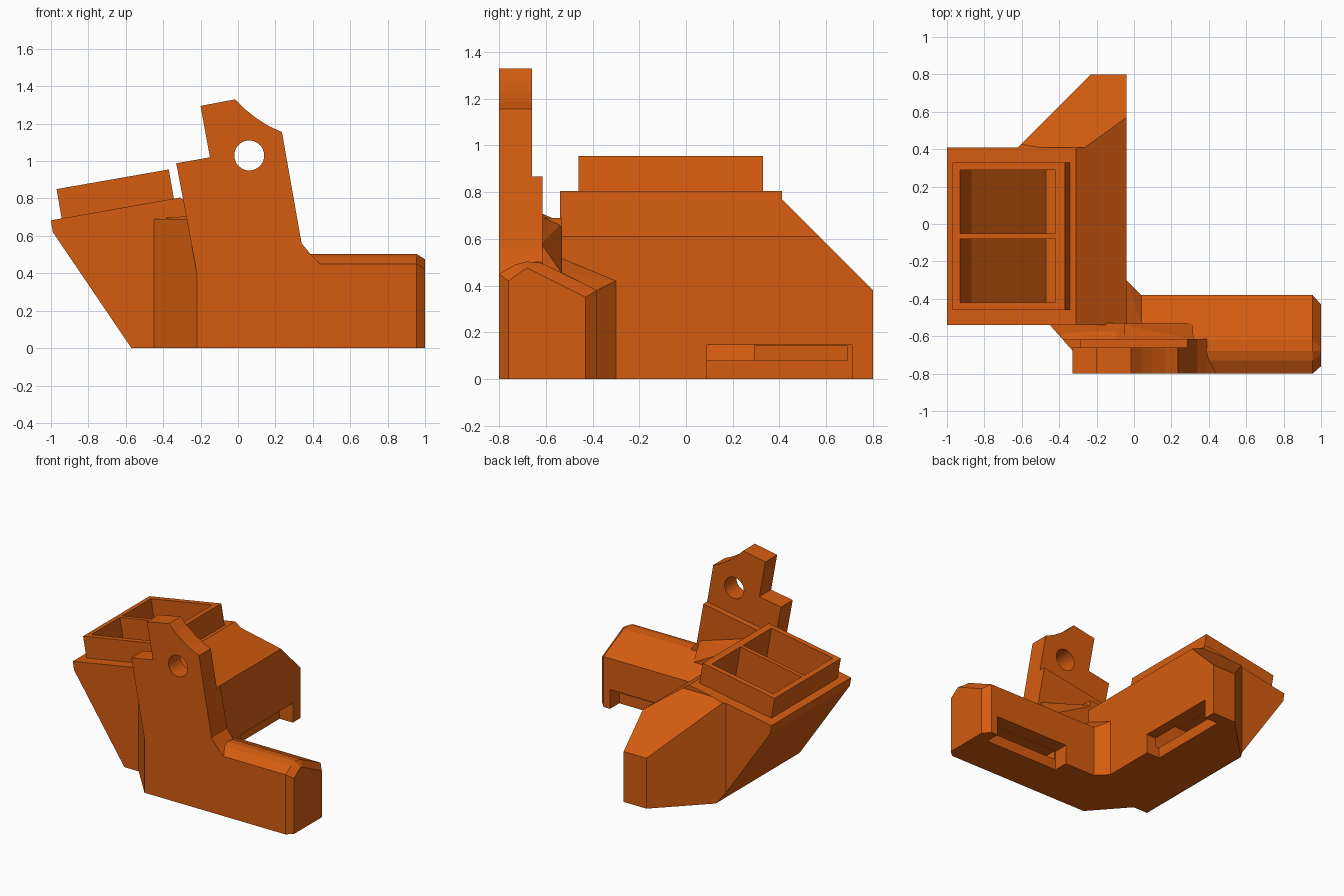
import bpy, bmesh, math
from mathutils import Vector

if "Cube" in bpy.data.objects:
    bpy.data.objects.remove(bpy.data.objects["Cube"])

orange = bpy.data.materials.new("burnt orange")
orange.diffuse_color = (0.66, 0.107, 0.005, 1)
orange.use_nodes = True
orange.node_tree.nodes["Principled BSDF"].inputs["Base Color"].default_value = orange.diffuse_color


def finish(name, bm, helper=False):
    bmesh.ops.recalc_face_normals(bm, faces=bm.faces[:])
    me = bpy.data.meshes.new(name)
    bm.to_mesh(me)
    bm.free()
    me.materials.append(orange)
    ob = bpy.data.objects.new(name, me)
    bpy.context.collection.objects.link(ob)
    if helper:
        ob.hide_render = True
        ob.hide_viewport = True
        ob.display_type = 'WIRE'
    return ob


def prism(name, axis, pts, lo, hi, helper=False, end=None):
    """Extrude a profile along an axis; 'end' is an optional other end profile."""
    place = {'x': lambda a, b, t: (t, a, b),
             'y': lambda a, b, t: (a, t, b),
             'z': lambda a, b, t: (a, b, t)}[axis]
    bm = bmesh.new()
    v0 = [bm.verts.new(place(a, b, lo)) for a, b in pts]
    v1 = [bm.verts.new(place(a, b, hi)) for a, b in (end or pts)]
    bm.faces.new(v0)
    bm.faces.new(v1)
    n = len(pts)
    for i in range(n):
        j = (i + 1) % n
        bm.faces.new((v0[i], v0[j], v1[j], v1[i]))
    return finish(name, bm, helper)


def hull(name, pts):
    bm = bmesh.new()
    for p in pts:
        bm.verts.new(p)
    res = bmesh.ops.convex_hull(bm, input=bm.verts[:])
    junk = [v for v in res["geom_interior"] if isinstance(v, bmesh.types.BMVert)]
    bmesh.ops.delete(bm, geom=junk, context='VERTS')
    bmesh.ops.dissolve_limit(bm, angle_limit=0.01, verts=bm.verts[:], edges=bm.edges[:])
    return finish(name, bm)


def box_cutter(name, x0, x1, y0, y1, z0, z1):
    return prism(name, 'z', [(x0, y0), (x1, y0), (x1, y1), (x0, y1)], z0, z1, True)


def cut(ob, *cutters):
    for c in cutters:
        m = ob.modifiers.new(c.name, 'BOOLEAN')
        m.operation = 'DIFFERENCE'
        m.solver = 'EXACT'
        m.object = c


# main duct body with its back corner and back top sliced away
body = prism("duct_body", 'y',
             [(-0.57, 0), (-0.04, 0), (-0.04, 0.61), (-0.31, 0.805),
              (-1.0, 0.683), (-0.99, 0.62)], -0.54, 0.80)
corner = prism("corner_cutter", 'z',
               [(-1.2, 0.41), (-0.62, 0.41), (-0.23, 0.80), (-0.23, 1), (-1.2, 1)],
               -0.1, 1.2, True)
slope = prism("slope_cutter", 'x',
              [(0.41, 0.77), (0.41, 1.1), (1.0, 1.1), (1.0, 0.18)], -1.2, 0.2, True)

# tilted inlet collar
collar = prism("inlet_collar", 'y',
               [(-0.97, 0.85), (-0.37, 0.955), (-0.338, 0.77), (-0.938, 0.665)],
               -0.46, 0.33)

# two inlet chambers leaving a divider between them
chamber = [(-0.947, 0.956), (-0.437, 1.045), (-0.35, 0.55), (-0.12, 0.45),
           (-0.12, 0.08), (-0.47, 0.08), (-0.87, 0.52)]
chambers = [prism("chamber_cutter_" + n, 'y', chamber, a, b, True)
            for n, a, b in (("front", -0.42, -0.08), ("back", -0.05, 0.29))]

# outlet on the body: bottom notch and a thin duct above the lip
body_notch = box_cutter("body_notch_cutter", -0.15, 0.1, 0.09, 0.71, -0.1, 0.145)
body_slot = box_cutter("body_slot_cutter", -0.30, 0.0, 0.09, 0.69, 0.08, 0.144)
cut(body, corner, slope, *chambers, body_notch, body_slot)
cut(collar, *chambers)

# side arm with a rounded top and a bevelled tip
section = [(-0.80, 0), (-0.80, 0.45), (-0.73, 0.49), (-0.68, 0.503), (-0.62, 0.497),
           (-0.38, 0.38), (-0.38, 0)]
tip = [(-0.76, 0), (-0.76, 0.42), (-0.70, 0.463), (-0.68, 0.475), (-0.66, 0.465),
       (-0.43, 0.35), (-0.43, 0)]
arm = prism("side_arm", 'x', section, -0.22, 0.955)
prism("arm_tip", 'x', section, 0.955, 1.0, end=tip)
arm_notch = box_cutter("arm_notch_cutter", 0.29, 0.90, -0.49, -0.3, -0.1, 0.145)
arm_slot = box_cutter("arm_slot_cutter", 0.30, 0.89, -0.66, -0.45, 0.08, 0.144)
cut(arm, arm_notch, arm_slot)

# inside corner fillet between arm and body
hull("inner_corner",
     [(0.04, -0.38, 0), (-0.04, -0.30, 0), (-0.06, -0.30, 0), (-0.06, -0.54, 0),
      (0.04, -0.54, 0), (0.04, -0.38, 0.38), (-0.04, -0.30, 0.42),
      (-0.06, -0.30, 0.42), (-0.06, -0.53, 0.53), (0.04, -0.53, 0.455)])

# slanted outside corner between arm and body
prism("outer_corner", 'z',
      [(-0.45, -0.54), (-0.45, -0.53), (-0.05, -0.53), (-0.05, -0.79),
       (-0.22, -0.80)], 0, 0.69)

# gusset behind the mounting plate
hull("plate_gusset",
     [(-0.38, -0.62, 0.70), (-0.40, -0.53, 0.67), (-0.10, -0.62, 0.71),
      (-0.10, -0.53, 0.67), (0.32, -0.62, 0.58), (0.31, -0.53, 0.45),
      (-0.30, -0.62, 0.30), (-0.30, -0.53, 0.30), (0.32, -0.62, 0.30),
      (0.31, -0.53, 0.30)])

# tilted mounting plate with a bolt hole, and its thicker lower back
plate = prism("mounting_plate", 'y',
              [(-0.22, 0.40), (-0.33, 0.988), (-0.15, 1.02), (-0.20, 1.295),
               (-0.015, 1.33), (0.04, 1.275), (0.10, 1.228), (0.165, 1.187),
               (0.235, 1.155), (0.34, 0.56), (0.39, 0.50), (0.44, 0.45),
               (0.44, 0.40)], -0.80, -0.66)
prism("plate_thickening", 'y',
      [(-0.22, 0.40), (-0.288, 0.765), (0.286, 0.866), (0.34, 0.56),
       (0.39, 0.50), (0.39, 0.40)], -0.70, -0.615)
ring = [(0.06 + 0.08 * math.cos(i * math.tau / 48),
         1.03 + 0.08 * math.sin(i * math.tau / 48)) for i in range(48)]
cut(plate, prism("bolt_hole_cutter", 'y', ring, -1, -0.5, True))
